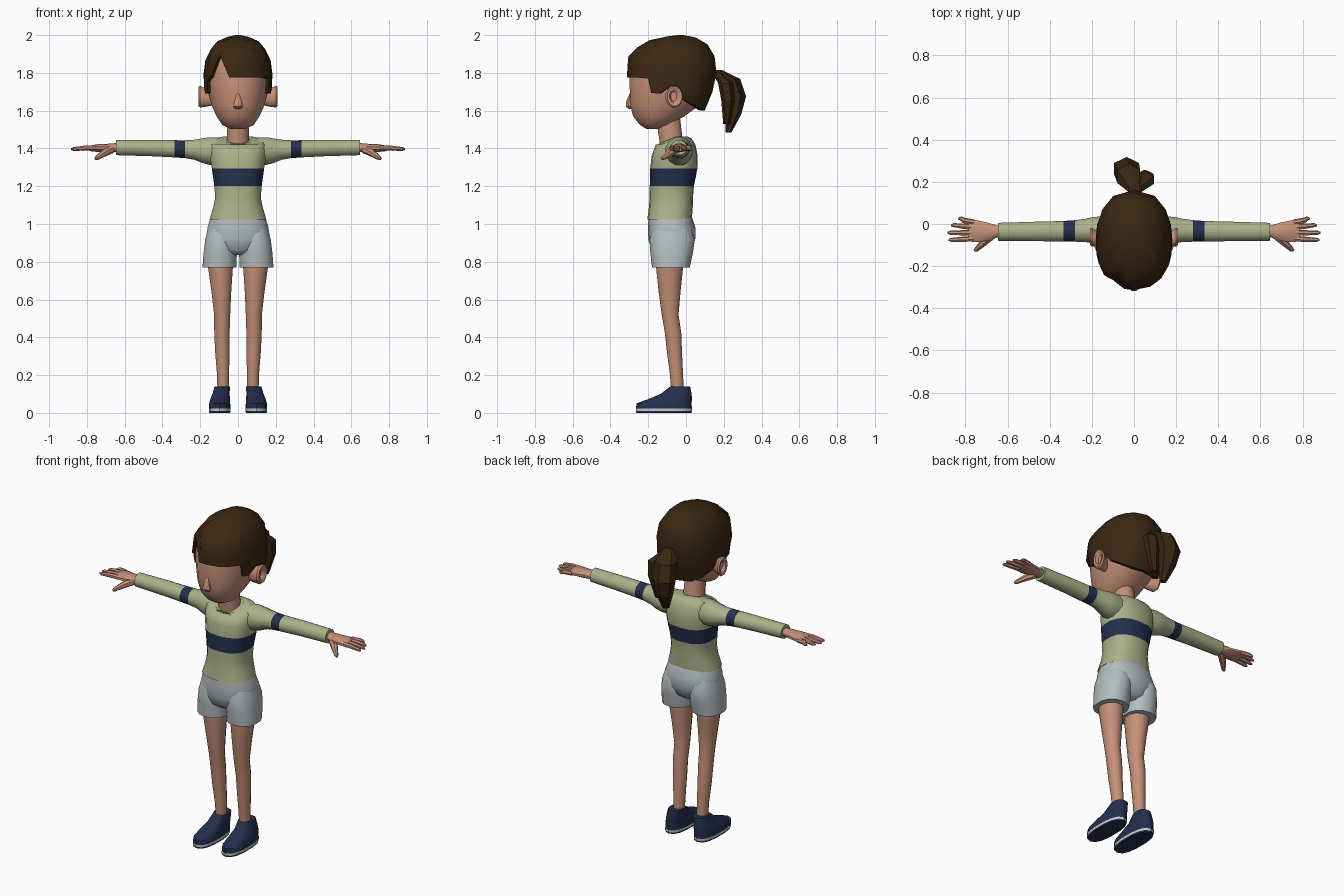
import bpy, bmesh, math
from mathutils import Vector


def material(name, rgb):
    m = bpy.data.materials.new(name)
    m.diffuse_color = (*rgb, 1)
    return m


SKIN = material("skin", (0.56, 0.28, 0.19))
HAIR = material("dark brown hair", (0.042, 0.02, 0.006))
GREEN = material("sage green", (0.40, 0.44, 0.25))
NAVY = material("navy", (0.018, 0.028, 0.075))
GREY = material("light grey", (0.46, 0.51, 0.53))
WHITE = material("sole white", (0.6, 0.6, 0.6))


def spow(v, e):
    return math.copysign(abs(v) ** e, v)


def skin_rings(name, rings, mats, bands=None, mirror=False, smooth=True):
    """Join rings of points into a capped surface; bands maps segment -> material slot."""
    bm = bmesh.new()
    vs = [[bm.verts.new(p) for p in r] for r in rings]
    n = len(vs[0])
    for i in range(len(vs) - 1):
        for j in range(n):
            k = (j + 1) % n
            f = bm.faces.new((vs[i][j], vs[i][k], vs[i + 1][k], vs[i + 1][j]))
            f.material_index = (bands or {}).get(i, 0)
    bm.faces.new(vs[0])
    bm.faces.new(vs[-1])
    bmesh.ops.recalc_face_normals(bm, faces=bm.faces)
    me = bpy.data.meshes.new(name)
    bm.to_mesh(me)
    bm.free()
    ob = bpy.data.objects.new(name, me)
    bpy.context.collection.objects.link(ob)
    for m in mats:
        me.materials.append(m)
    if smooth:
        bpy.ops.object.select_all(action='DESELECT')
        ob.select_set(True)
        bpy.context.view_layer.objects.active = ob
        bpy.ops.object.shade_smooth_by_angle(angle=math.radians(42))
    if mirror:
        mod = ob.modifiers.new("mirror", 'MIRROR')
        mod.use_mirror_merge = False
    return ob


def loft(name, rows, mats, axis='z', sides=14, e=1.0, **kw):
    """Rows are (position, centre1, centre2, radius1, radius2) along an axis."""
    rings = []
    for p, a, b, ra, rb in rows:
        ring = []
        for j in range(sides):
            t = 2 * math.pi * (j + 0.5) / sides
            u, v = a + ra * spow(math.cos(t), e), b + rb * spow(math.sin(t), e)
            ring.append((u, v, p) if axis == 'z' else (p, u, v))
        rings.append(ring)
    return skin_rings(name, rings, mats, **kw)


def tube(name, pts, radii, mat, sides=7, **kw):
    """Round tapered tube through points."""
    pts = [Vector(p) for p in pts]
    q = (pts[-1] - pts[0]).to_track_quat('Z', 'Y')
    rings = [[p + q @ Vector((r * math.cos(2 * math.pi * j / sides),
                              r * math.sin(2 * math.pi * j / sides), 0))
              for j in range(sides)] for p, r in zip(pts, radii)]
    return skin_rings(name, rings, [mat], **kw)


# Head, nose, neck, ears
loft("head", [(1.503, 0, -.175, .04, .035), (1.525, 0, -.165, .085, .08),
              (1.57, 0, -.145, .115, .137), (1.63, 0, -.11, .142, .187),
              (1.70, 0, -.083, .16, .217), (1.78, 0, -.078, .168, .224),
              (1.87, 0, -.078, .155, .205), (1.94, 0, -.07, .10, .14)],
     [SKIN], sides=20, e=.95)
loft("nose", [(1.608, 0, -.293, .015, .01), (1.622, 0, -.296, .028, .024),
              (1.645, 0, -.298, .023, .022), (1.69, 0, -.293, .006, .007)],
     [SKIN], sides=8)
loft("neck", [(1.38, 0, -.07, .068, .07), (1.45, 0, -.08, .06, .064),
              (1.56, 0, -.095, .058, .066)], [SKIN], sides=12)
loft("ear", [(.14, -.08, 1.665, .025, .04), (.175, -.07, 1.67, .036, .052),
             (.20, -.063, 1.674, .046, .059), (.21, -.06, 1.676, .04, .053),
             (.207, -.06, 1.677, .027, .038), (.19, -.065, 1.675, .016, .025)],
     [SKIN], axis='x', sides=12, mirror=True)

# Hair cap: columns hang from the crown to a hem that varies around the head
PROFILE = [(1.59, -.07, .162, .165), (1.69, -.08, .178, .217), (1.78, -.075, .184, .239),
           (1.89, -.077, .17, .228), (1.965, -.06, .115, .165), (1.99, -.04, .06, .085),
           (2.0, -.03, .012, .015)]
HEM = [(-12, 1.775), (-33, 1.895), (-48, 1.78), (-61, 1.76)]      # parting side
HEM_R = [(0, 1.775), (22, 1.775), (42, 1.775), (61, 1.77)]        # fringe side
SIDE = [(64, 1.695), (76, 1.69), (90, 1.73), (106, 1.66), (125, 1.63), (150, 1.605)]
columns = (HEM_R + SIDE + [(180, 1.60)] + [(-a, z) for a, z in reversed(SIDE)]
           + list(reversed(HEM)))


def hair_point(deg, z, scale=1.0):
    for lo, hi in zip(PROFILE, PROFILE[1:]):
        if z <= hi[0] + 1e-6:
            t = (z - lo[0]) / (hi[0] - lo[0])
            cy, rx, ry = (lo[i] + (hi[i] - lo[i]) * t for i in (1, 2, 3))
            break
    a = math.radians(deg)
    return (scale * rx * spow(math.sin(a), .88), cy - scale * ry * spow(math.cos(a), .88), z)


hair_rings = [[hair_point(a, h, .88) for a, h in columns]]
for t in (0, .25, .5, .72, .88, .97, 1):
    hair_rings.append([hair_point(a, h + (2 - h) * t) for a, h in columns])
hair = skin_rings("hair_cap", hair_rings, [HAIR])
bm = bmesh.new()
bm.from_mesh(hair.data)
bm.faces.ensure_lookup_table()
low = [f for f in bm.faces if len(f.verts) > 4 and f.calc_center_median().z < 1.9]
bmesh.ops.delete(bm, geom=low, context='FACES_ONLY')   # open underside
bm.to_mesh(hair.data)
bm.free()

# Ponytail in two chunky locks
loft("ponytail_back_lock", [(1.815, 0, .165, .03, .025), (1.768, -.025, .225, .062, .062),
                            (1.675, -.035, .262, .068, .056), (1.58, -.03, .25, .05, .042),
                            (1.485, -.02, .225, .022, .016)],
     [HAIR], sides=6, smooth=False)
loft("ponytail_side_lock", [(1.80, .01, .165, .03, .025), (1.745, .055, .21, .045, .04),
                            (1.66, .052, .222, .044, .036), (1.53, .035, .215, .02, .018)],
     [HAIR], sides=6, smooth=False)

# Shirt body with chest stripe, neckline dipping at the front
shirt = loft("shirt_body", [(1.025, 0, -.087, .152, .118), (1.09, 0, -.08, .132, .116),
                            (1.14, 0, -.078, .122, .115), (1.2, 0, -.075, .127, .117),
                            (1.293, 0, -.065, .14, .125), (1.36, 0, -.06, .15, .122),
                            (1.42, 0, -.055, .15, .105), (1.452, 0, -.055, .135, .085),
                            (1.464, 0, -.07, .075, .077)],
             [GREEN, NAVY], sides=18, e=.82, bands={3: 1})
for v in shirt.data.vertices:
    if v.co.z > 1.44:
        v.co.z -= max(0, -.05 - v.co.y) * .42

# Sleeves with arm band
loft("sleeve", [(.08, -.045, 1.385, .075, .072), (.15, -.035, 1.386, .073, .076),
                (.19, -.03, 1.388, .066, .067), (.23, -.03, 1.393, .057, .055),
                (.28, -.033, 1.396, .053, .049), (.335, -.035, 1.398, .051, .047),
                (.45, -.035, 1.402, .048, .045), (.645, -.037, 1.405, .044, .042)],
     [GREEN, NAVY], axis='x', sides=12, bands={4: 1}, mirror=True)

# Hands
loft("palm", [(.60, -.035, 1.405, .028, .024), (.65, -.035, 1.404, .03, .024),
              (.70, -.036, 1.402, .046, .022), (.75, -.034, 1.402, .055, .02),
              (.785, -.033, 1.40, .052, .014)], [SKIN], axis='x', sides=10, mirror=True)
for nm, y0, y1, x1 in (("index", -.07, -.076, .88), ("middle", -.043, -.042, .885),
                       ("ring", -.016, -.006, .868), ("little", .008, .026, .835)):
    tube(nm + "_finger", [(.76, y0, 1.402), (.81, (y0 + y1) / 2, 1.402), (x1 - .012, y1, 1.397),
                          (x1, y1, 1.396)], [.014, .0135, .010, .005], SKIN, mirror=True)
tube("thumb", [(.67, -.05, 1.395), (.71, -.085, 1.375), (.747, -.12, 1.35), (.757, -.127, 1.344)],
     [.022, .019, .012, .006], SKIN, mirror=True)

# Shorts: hips and two flared legs
loft("shorts_hips", [(1.035, 0, -.083, .147, .115), (.98, 0, -.076, .164, .126),
                     (.92, 0, -.075, .168, .124), (.86, 0, -.078, .125, .105),
                     (.835, 0, -.078, .06, .07)], [GREY], sides=18, e=.85)
loft("shorts_leg", [(.98, .085, -.076, .075, .10), (.92, .09, -.073, .085, .12),
                    (.85, .094, -.076, .09, .113), (.77, .098, -.08, .092, .1)],
     [GREY], sides=14, e=.88, mirror=True)

# Legs
loft("leg", [(.85, .095, -.085, .072, .08), (.77, .093, -.087, .068, .074),
             (.64, .088, -.087, .054, .06), (.52, .084, -.084, .044, .046),
             (.42, .085, -.068, .042, .045), (.32, .083, -.061, .039, .041),
             (.20, .079, -.05, .033, .036), (.10, .079, -.045, .031, .034)],
     [SKIN], sides=12, mirror=True)

# Shoes with a pale stripe round the sole
loft("shoe", [(0, .097, -.117, .056, .146), (.009, .097, -.117, .058, .148),
              (.022, .097, -.117, .058, .148), (.05, .097, -.116, .057, .146),
              (.075, .094, -.082, .053, .113), (.10, .09, -.052, .046, .082),
              (.14, .083, -.031, .042, .053)],
     [NAVY, WHITE], sides=14, e=.8, bands={1: 1}, mirror=True)
